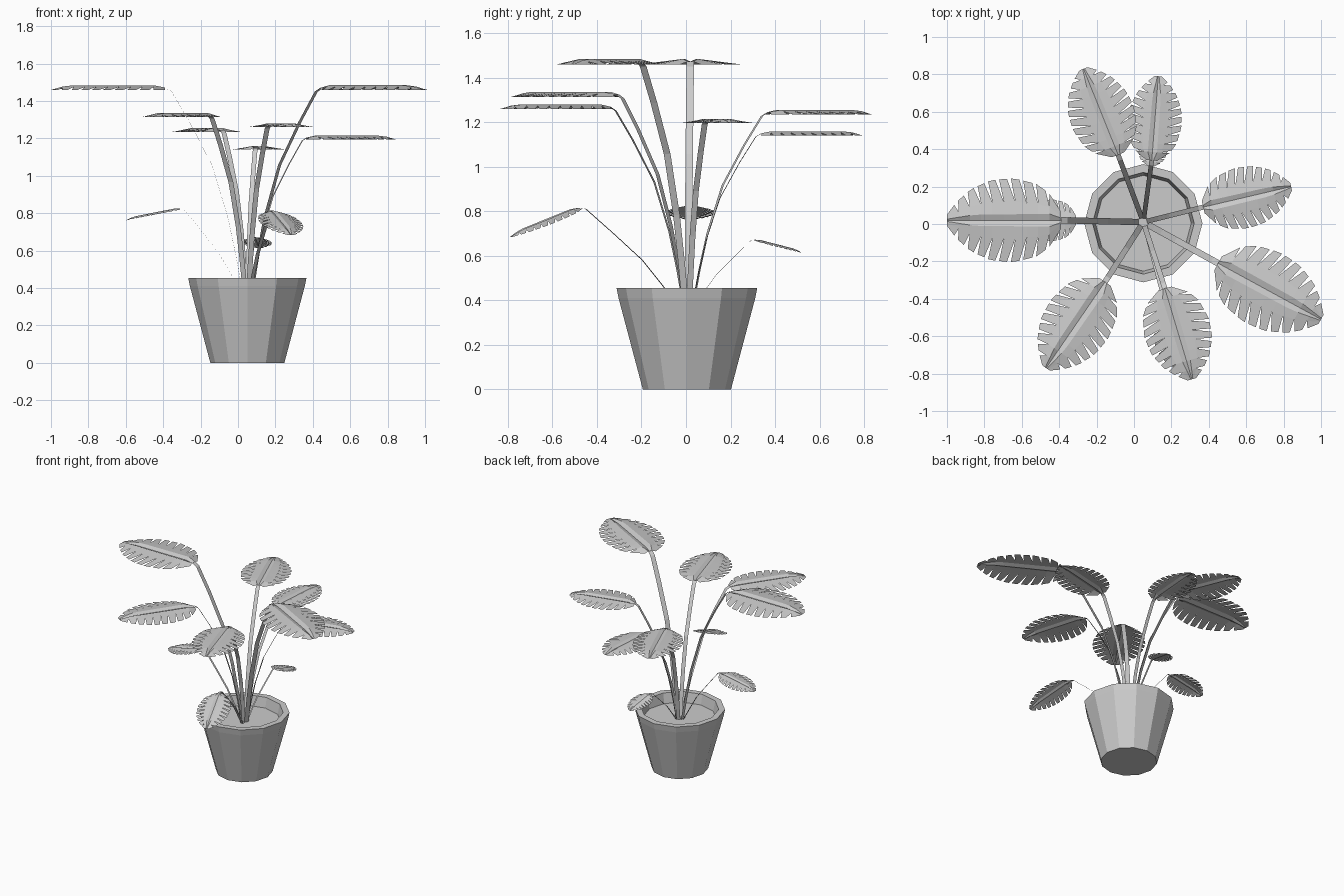
import bpy, bmesh, math
from mathutils import Vector

cube = bpy.data.objects.get("Cube")
if cube:
    bpy.data.objects.remove(cube, do_unlink=True)

grey = bpy.data.materials.new("plain_grey")
grey.use_nodes = True
grey.diffuse_color = (0.6, 0.6, 0.6, 1)
grey.node_tree.nodes["Principled BSDF"].inputs["Base Color"].default_value = (0.6, 0.6, 0.6, 1)

CENTRE = Vector((0.05, 0.01, 0))
SOIL = 0.38


def finish(bm, name):
    mesh = bpy.data.meshes.new(name)
    bm.to_mesh(mesh)
    bm.free()
    mesh.materials.append(grey)
    obj = bpy.data.objects.new(name, mesh)
    bpy.context.collection.objects.link(obj)
    return obj


def lathe(name, profile, sides=12):
    """Faceted solid of revolution about the pot axis."""
    bm = bmesh.new()
    rings = []
    for r, z in profile:
        rings.append([bm.verts.new((CENTRE.x + r * math.cos(k * math.tau / sides),
                                    0.004 + r * math.sin(k * math.tau / sides), z))
                      for k in range(sides)])
    for a, b in zip(rings, rings[1:]):
        for k in range(sides):
            n = (k + 1) % sides
            bm.faces.new((a[k], a[n], b[n], b[k]))
    bm.faces.new(rings[0][::-1])
    bm.faces.new(rings[-1])
    return finish(bm, name)


def interp(points, t):
    for (a, fa), (b, fb) in zip(points, points[1:]):
        if t <= b:
            return fa + (fb - fa) * (t - a) / (b - a)
    return points[-1][1]


OUTLINE = [(0, 0.2), (0.08, 0.58), (0.2, 0.85), (0.42, 1), (0.62, 0.95),
           (0.8, 0.72), (0.92, 0.42), (1, 0.13)]
RIDGE = [(0, 0.02), (0.08, 0.055), (0.75, 0.05), (1, 0.01)]
DROP = [(0, -0.02), (0.06, 0), (0.86, 0), (1, -0.04)]


def leaf(name, base, tip, half, fingers=10):
    """Thin split leaf: sunken midrib, raised ridges and drooping fingers."""
    base, tip = Vector(base), Vector(tip)
    length = (tip - base).length
    along = (tip - base).normalized()
    across = Vector((0, 0, 1)).cross(along).normalized()
    up = along.cross(across)
    bm = bmesh.new()

    def point(u, v, z):
        return bm.verts.new(base + (along * u + across * v + up * (z + 0.02)) * length)

    def face(verts, side):
        bm.faces.new(verts if side > 0 else verts[::-1])

    def width(u):
        return half / length * interp(OUTLINE, u)

    rows = [i / fingers for i in range(fingers + 1)]
    mid = [point(u, 0, max(interp(DROP, u) - 0.02, -0.04)) for u in rows]
    for side in (1, -1):
        ridge, root = [], []
        for u in rows:
            r, w, d = interp(RIDGE, u), width(u), interp(DROP, u)
            ridge.append(point(u, side * r, d))
            root.append(point(u, side * (r + 0.34 * (w - r)), d + 0.34 * (-0.04 - d)))
        for i in range(fingers):
            face([mid[i], mid[i + 1], ridge[i + 1], ridge[i]], side)
            face([ridge[i], ridge[i + 1], root[i + 1], root[i]], side)
            # finger leaning toward the tip, with a slit on each inner side
            ends = []
            for j, shift in ((i, 0.017), (i + 1, -0.017)):
                u = rows[j]
                if 0 < j < fingers:
                    u += 0.06 * math.sin(math.pi * u) + shift
                u = min(u, 1)
                ends.append(point(u, side * width(u), -0.04))
            face([root[i], root[i + 1], ends[1], ends[0]], side)
    return finish(bm, name)


TALL = [(0.06, 0), (0.14, 0.18), (0.24, 0.37), (0.43, 0.62), (0.7, 0.83), (0.92, 0.98), (1, 1)]
SHORT = [(0.1, 0), (0.25, 0.22), (0.42, 0.46), (0.68, 0.73), (0.94, 0.99), (1, 1)]


def stem(name, base, path, width):
    """Flat ribbon bending outward from the soil to the leaf base."""
    base = Vector(base)
    reach = Vector((base.x - CENTRE.x, base.y - CENTRE.y, 0))
    side = Vector((-reach.y, reach.x, 0)).normalized() * width / 2
    bm = bmesh.new()
    pairs = []
    for h, t in path:
        p = CENTRE + reach * h + Vector((0, 0, SOIL + (base.z - SOIL) * t))
        pairs.append((bm.verts.new(p - side), bm.verts.new(p + side)))
    for a, b in zip(pairs, pairs[1:]):
        bm.faces.new((a[0], b[0], b[1], a[1]))
    return finish(bm, name)


# Pot with rim band, inner wall and soil surface
lathe("pot", [(0.198, 0), (0.307, 0.41), (0.316, 0.455), (0.272, 0.455), (0.255, SOIL - 0.01)])
lathe("soil", [(0.25, SOIL - 0.02), (0.256, SOIL)])

# Leaves: name, base, tip, half width, stem path
LEAVES = [
    ("right", (-0.39, 0.02, 1.472), (-1.0, 0.02, 1.472), 0.225, TALL),
    ("back_right", (-0.085, 0.37, 1.245), (-0.27, 0.83, 1.245), 0.175, TALL),
    ("back", (0.095, 0.34, 1.15), (0.13, 0.79, 1.15), 0.145, TALL),
    ("left", (0.37, 0.09, 1.205), (0.84, 0.2, 1.205), 0.165, TALL),
    ("front_left", (0.45, -0.21, 1.472), (1.0, -0.51, 1.472), 0.21, TALL),
    ("front", (0.165, -0.345, 1.27), (0.31, -0.83, 1.27), 0.18, TALL),
    ("front_right", (-0.155, -0.31, 1.325), (-0.47, -0.77, 1.325), 0.185, TALL),
    ("low_right", (-0.31, 0.02, 0.825), (-0.6, 0.02, 0.768), 0.112, SHORT),
    ("low_back", (0.09, 0.31, 0.672), (0.115, 0.52, 0.618), 0.08, SHORT),
    ("low_front", (0.18, -0.48, 0.815), (0.285, -0.79, 0.69), 0.118, SHORT),
]
for name, base, tip, half, path in LEAVES:
    leaf(name + "_leaf", base, tip, half)
    stem(name + "_stem", base, path, 0.055 * (Vector(tip) - Vector(base)).length)
